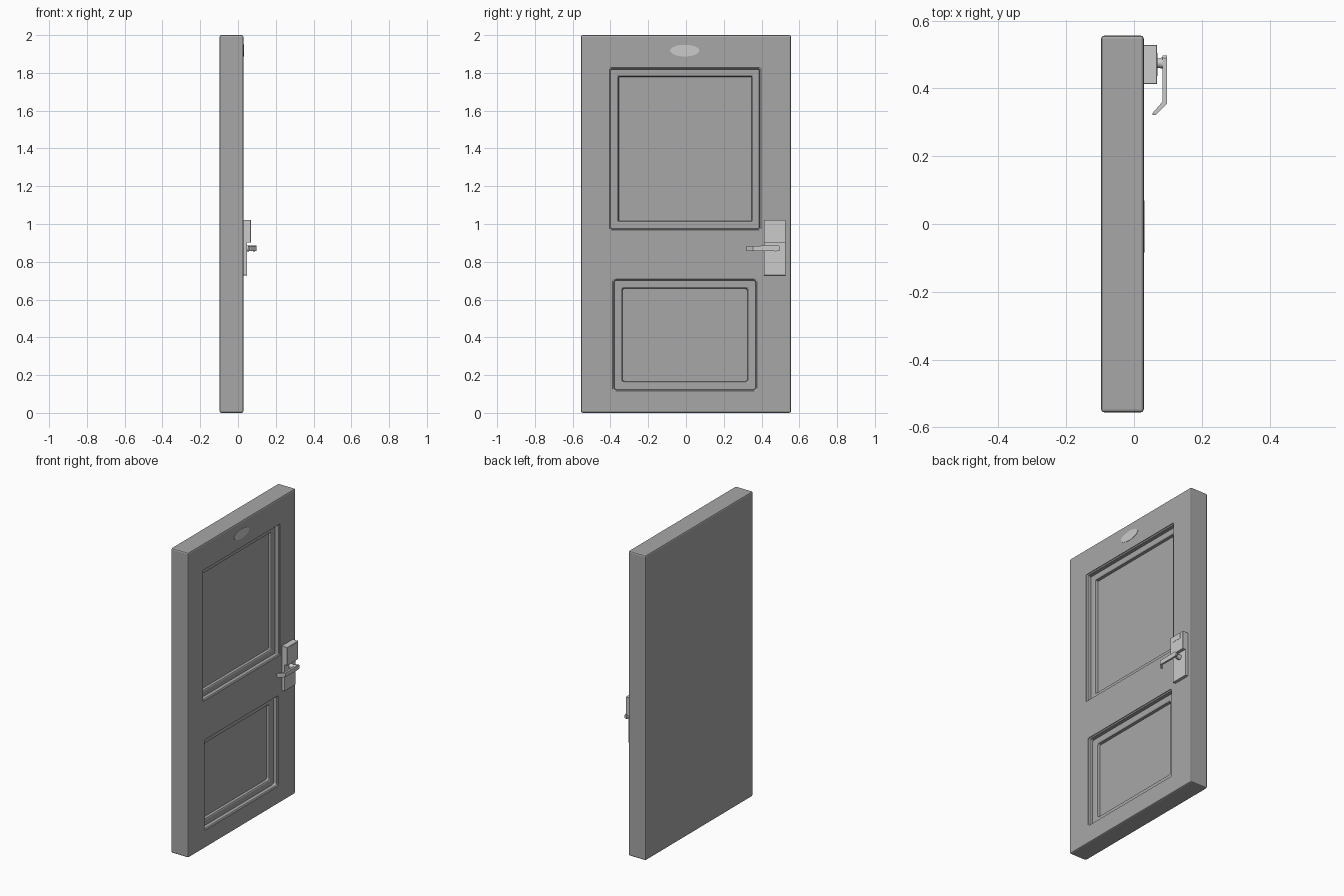
import bpy, bmesh, math

if "Cube" in bpy.data.objects:
    bpy.data.objects.remove(bpy.data.objects["Cube"])

FACE = 0.029  # x of the decorated door face


def grey(name, v):
    mat = bpy.data.materials.new(name)
    mat.diffuse_color = (v, v, v, 1)
    mat.use_nodes = True
    mat.node_tree.nodes["Principled BSDF"].inputs["Base Color"].default_value = mat.diffuse_color
    return mat


WOOD, METAL = grey("door_grey", 0.39), grey("metal_grey", 0.56)


def finish(name, bm, mat):
    bmesh.ops.recalc_face_normals(bm, faces=bm.faces)
    me = bpy.data.meshes.new(name)
    bm.to_mesh(me)
    bm.free()
    me.materials.append(mat)
    ob = bpy.data.objects.new(name, me)
    bpy.context.collection.objects.link(ob)
    return ob


def box(name, x, y, z, bevel, segments=1, mat=METAL):
    bm = bmesh.new()
    bmesh.ops.create_cube(bm, size=1)
    for v in bm.verts:
        v.co = [(a + b) / 2 + c * (b - a) for c, (a, b) in zip(v.co, (x, y, z))]
    bmesh.ops.bevel(bm, geom=bm.edges[:], offset=bevel, segments=segments,
                    profile=0.5, affect='EDGES')
    return finish(name, bm, mat)


def loft(name, rings, mat=METAL):
    """Closed solid skinned through rings of equal length."""
    bm = bmesh.new()
    loops = [[bm.verts.new(p) for p in r] for r in rings]
    n = len(loops[0])
    for a, b in zip(loops, loops[1:]):
        for i in range(n):
            bm.faces.new((a[i], a[(i + 1) % n], b[(i + 1) % n], b[i]))
    bm.faces.new(loops[0])
    bm.faces.new(loops[-1])
    return finish(name, bm, mat)


def rounded_rect(x, y0, y1, z0, z1, r, steps=3):
    pts = []
    for k, (cy, cz) in enumerate([(y1 - r, z1 - r), (y0 + r, z1 - r),
                                  (y0 + r, z0 + r), (y1 - r, z0 + r)]):
        for s in range(steps + 1):
            a = math.pi / 2 * (k + s / steps)
            pts.append((x, cy + r * math.cos(a), cz + r * math.sin(a)))
    return pts


def ellipse(x, cy, cz, ry, rz, n=24):
    return [(x, cy + ry * math.cos(i * math.tau / n), cz + rz * math.sin(i * math.tau / n))
            for i in range(n)]


def carve(target, y0, y1, z0, z1, ledge, r):
    """Stepped panel recess: moulded outer step, ledge, moulded inner step."""
    # (inset, depth) pairs from the face inward
    profile = [(0, -0.02), (0, 0.004), (0.007, 0.009), (0.009, 0.03),
               (ledge, 0.0305), (ledge + 0.006, 0.034), (ledge + 0.009, 0.05)]
    rings = [rounded_rect(FACE - d, y0 + i, y1 - i, z0 + i, z1 - i, r) for i, d in profile]
    cutter = loft("panel_cutter", rings, WOOD)
    cutter.hide_render = True
    mod = target.modifiers.new("recess", 'BOOLEAN')
    mod.operation, mod.solver, mod.object = 'DIFFERENCE', 'EXACT', cutter
    bpy.context.view_layer.objects.active = target
    bpy.ops.object.modifier_apply(modifier=mod.name)
    bpy.data.objects.remove(cutter)


# Door slab with two recessed panels (flat shaded)
door = box("door_slab", (-0.097, FACE), (-0.556, 0.556), (0, 2), 0.009, 2, WOOD)
carve(door, -0.405, 0.396, 0.967, 1.828, 0.04, 0.005)
carve(door, -0.388, 0.377, 0.115, 0.71, 0.043, 0.012)

# Oval plate near the top
plate = loft("oval_plate", [ellipse(FACE - 0.004, -0.007, 1.918, 0.077, 0.031),
                            ellipse(FACE + 0.002, -0.007, 1.918, 0.077, 0.031)])

# Lock housing and escutcheon
box("lock_plate", (FACE - 0.003, 0.048), (0.413, 0.528), (0.728, 0.905), 0.001)
box("lock_housing", (FACE - 0.003, 0.068), (0.413, 0.528), (0.902, 1.021), 0.001)
box("lock_cover", (0.064, 0.069), (0.436, 0.505), (0.982, 1.016), 0.0005)

# Handle spindle: flared, waisted round stem
spindle = loft("handle_spindle", [ellipse(x, 0.475, 0.871, r, r, 16) for x, r in
                                  [(0.044, 0.016), (0.056, 0.016), (0.062, 0.014),
                                   (0.074, 0.014), (0.081, 0.016), (0.09, 0.016)]])

# Bent lever: outer xy, inner xy and z range at each station
stations = [((0.097, 0.498), (0.084, 0.498), 0.862, 0.880),
            ((0.097, 0.490), (0.084, 0.490), 0.856, 0.887),
            ((0.097, 0.455), (0.084, 0.455), 0.856, 0.886),
            ((0.097, 0.355), (0.084, 0.361), 0.857, 0.884),
            ((0.066, 0.323), (0.058, 0.331), 0.857, 0.884),
            ((0.060, 0.321), (0.053, 0.324), 0.858, 0.882)]
loft("handle_lever", [[(*o, lo), (*o, hi), (*i, hi), (*i, lo)] for o, i, lo, hi in stations])

# Smooth shading on the round parts only
bpy.ops.object.select_all(action='DESELECT')
for ob in (plate, spindle):
    ob.select_set(True)
bpy.context.view_layer.objects.active = spindle
bpy.ops.object.shade_smooth_by_angle(angle=math.radians(30))
